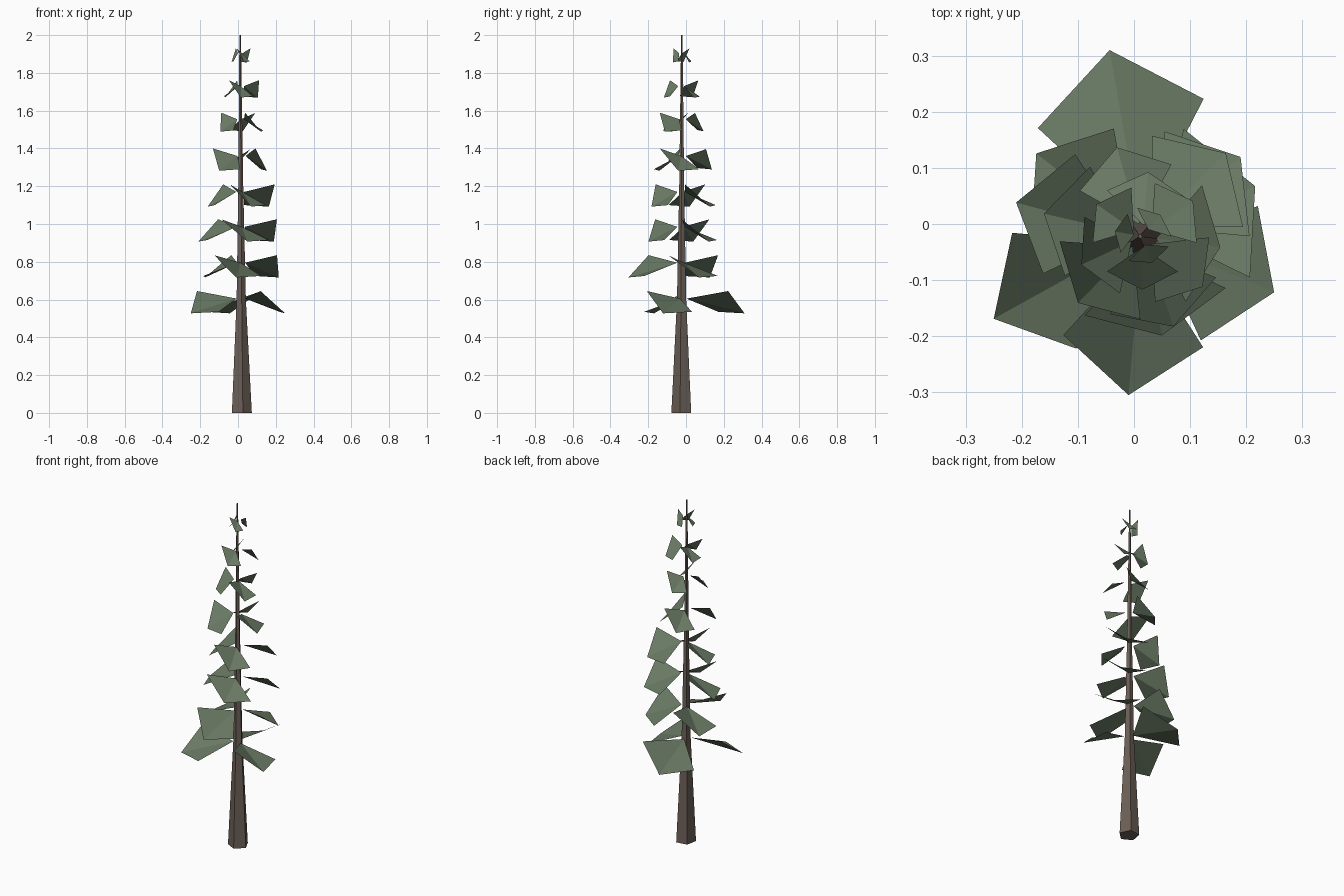
import bpy
from math import cos, sin, radians, pi

if "Cube" in bpy.data.objects:
    bpy.data.objects.remove(bpy.data.objects["Cube"])


def material(name, rgb):
    m = bpy.data.materials.new(name)
    m.diffuse_color = (*rgb, 1)
    m.use_nodes = True
    m.node_tree.nodes["Principled BSDF"].inputs["Base Color"].default_value = m.diffuse_color
    return m


def add_mesh(name, verts, faces, mat):
    me = bpy.data.meshes.new(name)
    me.from_pydata(verts, [], faces)
    me.materials.append(mat)
    ob = bpy.data.objects.new(name, me)
    bpy.context.collection.objects.link(ob)
    return ob


bark = material("bark", (0.15, 0.115, 0.095))
needles = material("needles", (0.14, 0.19, 0.125))
CX, CY = 0.015, -0.022

# Trunk: five-sided taper, (height, radius, centre x)
rings = [(0, 0.056, 0.018), (0.6, 0.026, 0.016), (1.2, 0.014, 0.014), (2.0, 0.004, 0.011)]
N = 5
verts, faces = [], []
for z, r, cx in rings:
    for i in range(N):
        a = radians(-10) + 2 * pi * i / N
        verts.append((cx + r * cos(a), CY + r * sin(a), z))
for k in range(len(rings) - 1):
    for i in range(N):
        j = (i + 1) % N
        faces.append((k * N + i, k * N + j, (k + 1) * N + j, (k + 1) * N + i))
faces.append(tuple(reversed(range(N))))
faces.append(tuple(range((len(rings) - 1) * N, len(rings) * N)))
add_mesh("trunk", verts, faces, bark)


# Bough: a kite rolled to one side and creased from root to tip
def bough(name, z, angle, reach, half):
    a = radians(angle)
    s = min(1, 0.4 + half * 6)

    def pt(along, side, dz):
        return (CX + along * cos(a) - side * sin(a),
                CY + along * sin(a) + side * cos(a), z + dz * s)
    pts = [pt(0.025 * s, 0, 0), pt(reach * 0.66, -half, 0.04),
           pt(reach, 0, -0.078), pt(reach * 0.66, half, -0.07)]
    add_mesh(name, pts, [(0, 1, 2), (0, 2, 3)], needles)


# Tiers: root height, then (angle, reach, half width) of three boughs
tiers = [
    (0.605, (337, 0.255, 0.13), (209, 0.303, 0.118), (100, 0.337, 0.15)),
    (0.795, (265, 0.284, 0.125), (24, 0.22, 0.145), (142, 0.24, 0.12)),
    (0.985, (281, 0.18, 0.128), (39, 0.225, 0.12), (165, 0.233, 0.11)),
    (1.17, (289, 0.17, 0.10), (45, 0.21, 0.115), (167, 0.18, 0.10)),
    (1.36, (352, 0.14, 0.105), (226, 0.165, 0.10), (106, 0.165, 0.085)),
    (1.555, (320, 0.14, 0.075), (205, 0.12, 0.075), (85, 0.115, 0.07)),
    (1.73, (270, 0.095, 0.063), (35, 0.11, 0.065), (145, 0.10, 0.06)),
    (1.905, (290, 0.05, 0.038), (50, 0.05, 0.04), (170, 0.05, 0.035)),
]
for t, (z, *boughs) in enumerate(tiers):
    for b, spec in enumerate(boughs):
        bough(f"bough_{t + 1}_{b + 1}", z, *spec)
